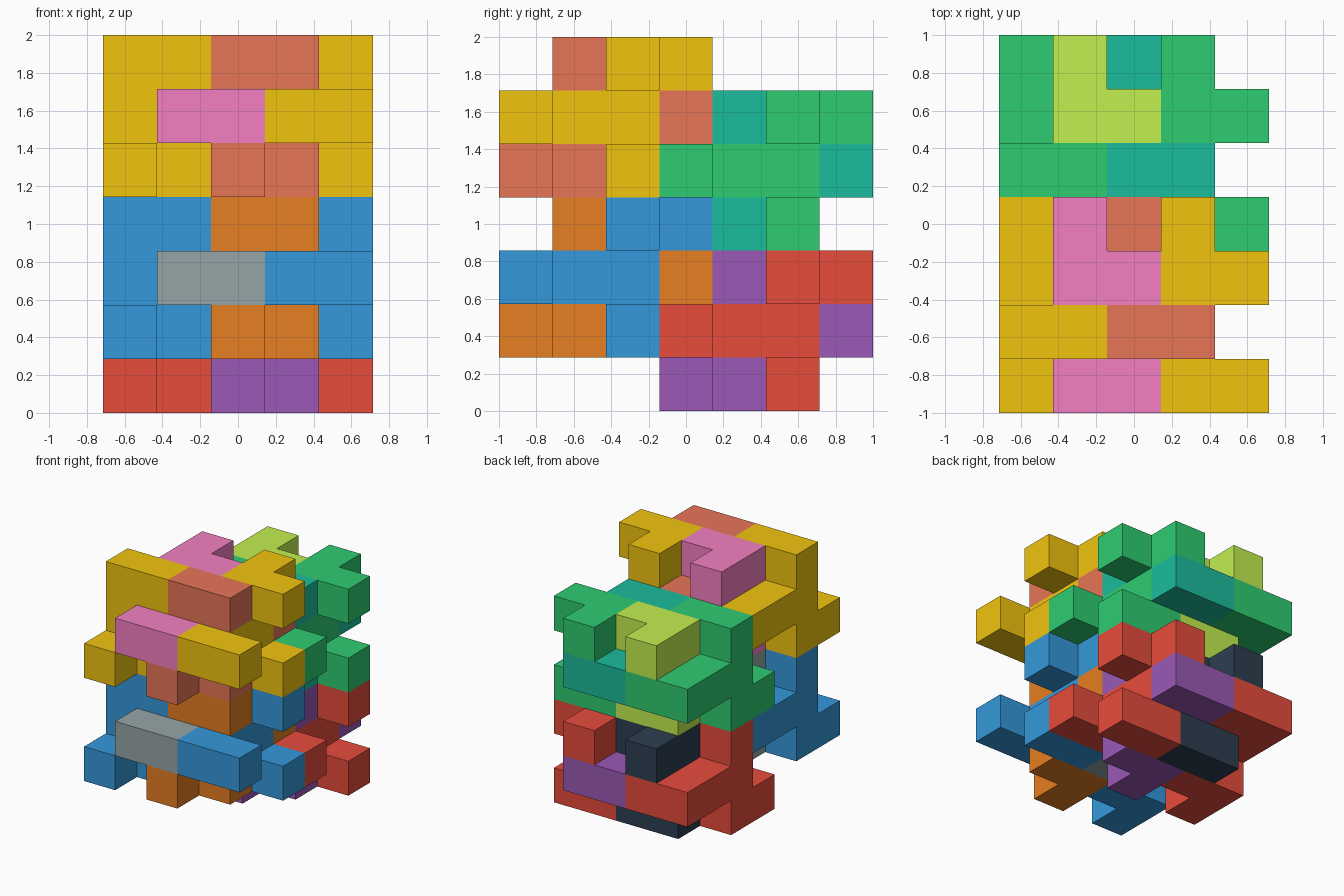
import bpy, bmesh
from mathutils import Matrix, Vector

if "Cube" in bpy.data.objects:
    bpy.data.objects.remove(bpy.data.objects["Cube"])

CELL = 2 / 7                       # the whole stack is 5 x 7 x 7 cells
ORIGIN = Vector((-2.5, -3.5, 0))

# One nine-cell branching block (x, y, z); its partner is turned half way about x
BLOCK = [(0, 0, 0), (0, 1, 0), (1, 1, 0), (0, 1, 1), (0, 1, 2), (1, 1, 2),
         (0, 2, 1), (0, 3, 1), (1, 3, 1)]
TURNED = [(x, 3 - y, 2 - z) for x, y, z in BLOCK]


def material(name, hex_code):
    rgb = [int(hex_code[i:i + 2], 16) / 255 for i in (0, 2, 4)]
    linear = [c / 12.92 if c <= 0.04045 else ((c + 0.055) / 1.055) ** 2.4 for c in rgb]
    mat = bpy.data.materials.new(name)
    mat.diffuse_color = (*linear, 1)
    mat.use_nodes = True
    mat.node_tree.nodes["Principled BSDF"].inputs["Base Color"].default_value = mat.diffuse_color
    return mat


def add_block(name, cells, offset, mat):
    """Fuse unit cubes into one solid block with clean flat faces."""
    bm = bmesh.new()
    for cell in cells:
        centre = Vector(cell) + Vector(offset) + ORIGIN + Vector((0.5, 0.5, 0.5))
        bmesh.ops.create_cube(bm, size=CELL, matrix=Matrix.Translation(centre * CELL))
    bmesh.ops.remove_doubles(bm, verts=bm.verts, dist=0.001)
    # drop the walls between neighbouring cells
    groups = {}
    for f in bm.faces:
        key = tuple(round(c, 3) for c in f.calc_center_median())
        groups.setdefault(key, []).append(f)
    filled = {tuple(c) for c in cells}
    inner = {f for g in groups.values() if len(g) > 1 for f in g}
    for f in bm.faces:
        p = f.calc_center_median() / CELL - ORIGIN - Vector(offset)
        n = f.normal * 0.5
        sides = [tuple(int(v // 1) for v in p + s * n) for s in (1, -1)]
        if all(s in filled for s in sides):
            inner.add(f)
    bmesh.ops.delete(bm, geom=list(inner), context='FACES')
    bmesh.ops.recalc_face_normals(bm, faces=bm.faces)
    bmesh.ops.dissolve_limit(bm, angle_limit=0.01, verts=bm.verts, edges=bm.edges)
    mesh = bpy.data.meshes.new(name)
    bm.to_mesh(mesh)
    bm.free()
    mesh.materials.append(mat)
    obj = bpy.data.objects.new(name, mesh)
    bpy.context.collection.objects.link(obj)


# Four stacks of four interlocking blocks: y, z offset and three cycling colours
STACKS = [
    ("lower_front", 0, 1, ("3498db", "95a5a6", "e67e22")),
    ("lower_back", 3, 0, ("e74c3c", "2c3e50", "9b59b6")),
    ("upper_front", 0, 4, ("f1c40f", "f480c1", "e77557")),
    ("upper_back", 3, 3, ("2ecc71", "c2f04f", "1abc9c")),
]
for label, y, z, colours in STACKS:
    mats = [material(f"{label}_colour_{i + 1}", c) for i, c in enumerate(colours)]
    for x in range(4):
        add_block(f"{label}_block_{x + 1}", TURNED if x % 2 else BLOCK, (x, y, z), mats[x % 3])
